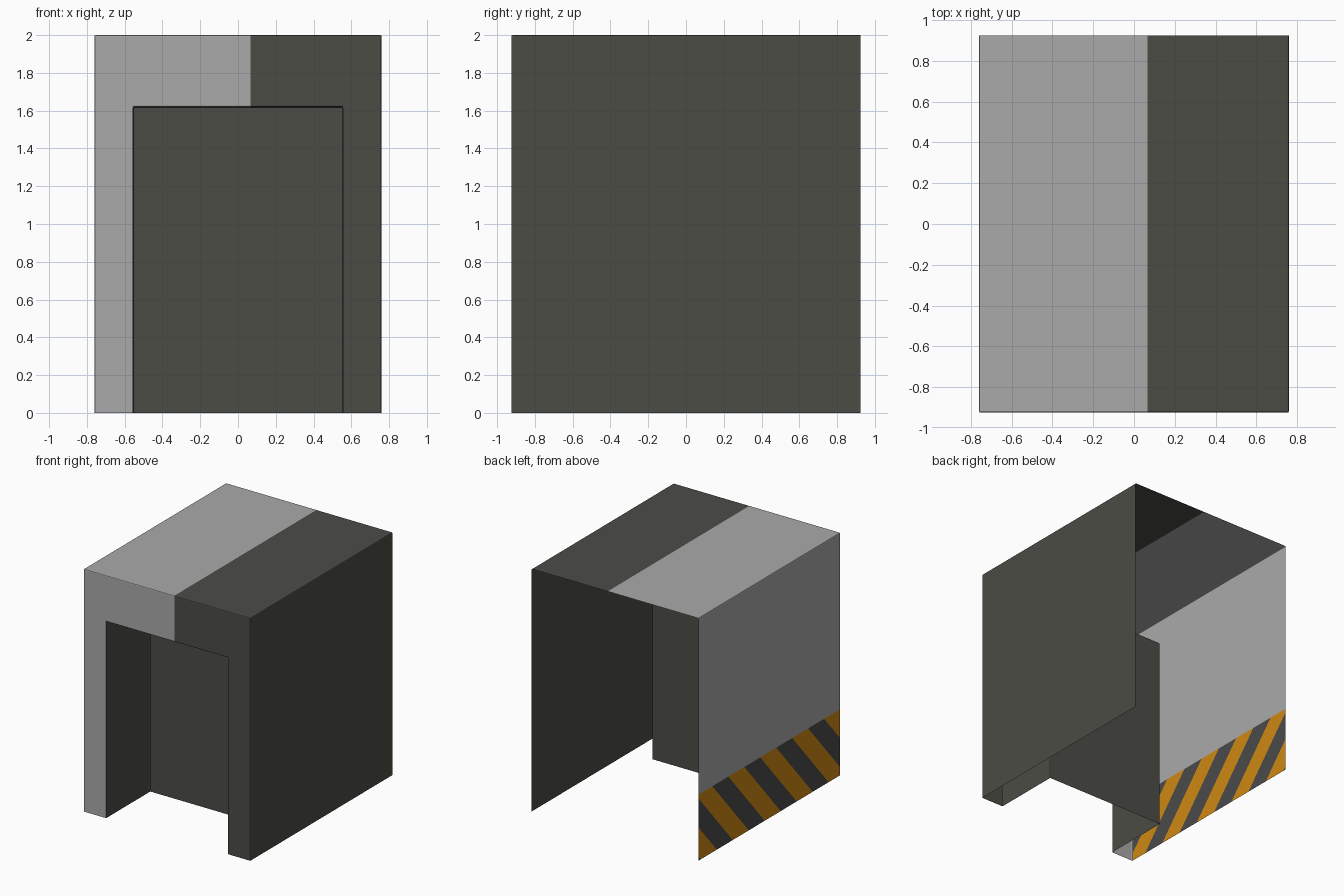
import bpy, bmesh, math
from mathutils import Vector

if "Cube" in bpy.data.objects:
    bpy.data.objects.remove(bpy.data.objects["Cube"])

W, D, H = 0.76, 0.925, 2.0          # half width, half depth, height
OPEN_X, OPEN_Z = 0.555, 1.62        # doorway half width and height
RECESS_Y = -0.35                    # back panel of the doorway
SPLIT_X = 0.067                     # light / dark colour boundary
BAND_Z = 0.545                      # top of the hazard band
PERIOD, SLOPE, CENTRE = 0.416, 0.87, 0.164


def material(name, rgb):
    m = bpy.data.materials.new(name)
    m.diffuse_color = (*rgb, 1)
    m.use_nodes = True
    m.node_tree.nodes["Principled BSDF"].inputs["Base Color"].default_value = m.diffuse_color
    return m


mats = [material("light grey", (0.40, 0.40, 0.40)),
        material("dark olive grey", (0.072, 0.072, 0.061)),
        material("hazard orange", (0.62, 0.25, 0.006)),
        material("hazard charcoal", (0.07, 0.07, 0.07))]

bm = bmesh.new()


def cut(faces, co, no):
    geom = set(faces)
    for f in faces:
        geom.update(f.edges, f.verts)
    bmesh.ops.bisect_plane(bm, geom=list(geom), dist=1e-5, plane_co=co, plane_no=no)


def centre(f):
    return f.calc_center_median()


# Outer box, open at the back and underneath
bmesh.ops.create_cube(bm, size=1)
for v in bm.verts:
    v.co = Vector((v.co.x * 2 * W, v.co.y * 2 * D, (v.co.z + 0.5) * H))
bm.normal_update()
bmesh.ops.delete(bm, geom=[f for f in bm.faces if f.normal.y > 0.9 or f.normal.z < -0.9],
                 context='FACES')

# Doorway recess pushed in from the front, without a floor
for co, no in (((OPEN_X, 0, 0), (1, 0, 0)), ((-OPEN_X, 0, 0), (1, 0, 0)),
               ((0, 0, OPEN_Z), (0, 0, 1))):
    cut([f for f in bm.faces if f.normal.y < -0.9], co, no)
    bm.normal_update()
door = [f for f in bm.faces if f.normal.y < -0.9
        and abs(centre(f).x) < 0.1 and centre(f).z < OPEN_Z]
panel = bmesh.ops.extrude_discrete_faces(bm, faces=door)["faces"][0]
for v in panel.verts:
    v.co.y = RECESS_Y
bm.normal_update()
bmesh.ops.delete(bm, geom=[f for f in bm.faces if centre(f).z < 1e-4], context='FACES')
bmesh.ops.dissolve_limit(bm, angle_limit=0.02, verts=bm.verts[:], edges=bm.edges[:])

# Slightly softened corners
sharp = [e for e in bm.edges if len(e.link_faces) == 2 and e.calc_face_angle(0) > 0.5]
bmesh.ops.bevel(bm, geom=sharp, offset=0.007, segments=2, profile=0.5, affect='EDGES')
bm.normal_update()


def in_recess(f):
    c = centre(f)
    return abs(c.x) < OPEN_X + 0.005 and c.z < OPEN_Z + 0.005 and c.y > -D + 0.004


# Colour split across the roof and front
cut([f for f in bm.faces if not in_recess(f)], (SPLIT_X, 0, 0), (1, 0, 0))
bm.normal_update()


# Diagonal hazard band on the left wall
def left_wall():
    return [f for f in bm.faces if f.normal.x < -0.99 and centre(f).x < -W + 0.003]


cut(left_wall(), (0, 0, BAND_Z), (0, 0, 1))
bm.normal_update()
for n in range(-12, 13):
    y = CENTRE + (n + 0.5) * PERIOD / 2
    cut([f for f in left_wall() if centre(f).z < BAND_Z], (0, y, 0), (0, 1, -SLOPE))
    bm.normal_update()

for f in bm.faces:
    f.material_index = 1 if in_recess(f) or centre(f).x > SPLIT_X else 0
for f in left_wall():
    c = centre(f)
    if c.z < BAND_Z:
        n = round((c.y - SLOPE * c.z - CENTRE) / (PERIOD / 2))
        f.material_index = 3 if n % 2 == 0 else 2

mesh = bpy.data.meshes.new("doorway_housing")
bm.to_mesh(mesh)
bm.free()
for m in mats:
    mesh.materials.append(m)
obj = bpy.data.objects.new("doorway_housing", mesh)
bpy.context.collection.objects.link(obj)
